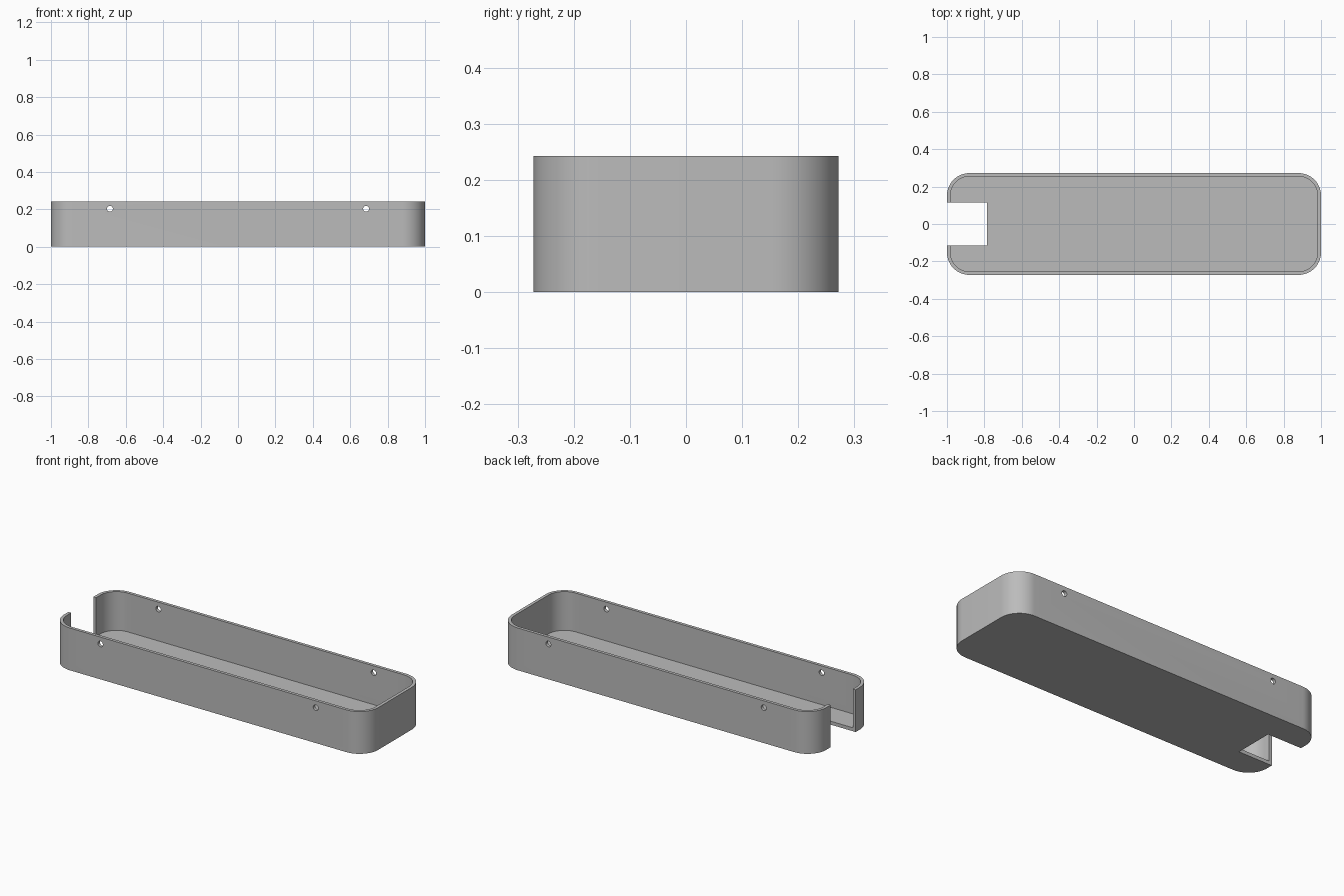
import bpy, bmesh, math
from mathutils import Matrix

cube = bpy.data.objects.get("Cube")
if cube:
    bpy.data.objects.remove(cube, do_unlink=True)

HALF_X, HALF_Y, HEIGHT = 1.0, 0.272, 0.243
WALL, FLOOR, RADIUS = 0.018, 0.02, 0.12

grey = bpy.data.materials.new("plain_grey")
grey.use_nodes = True
grey.diffuse_color = (0.5, 0.5, 0.5, 1)
grey.node_tree.nodes["Principled BSDF"].inputs["Base Color"].default_value = (0.5, 0.5, 0.5, 1)


def make_object(name, bm):
    bmesh.ops.recalc_face_normals(bm, faces=bm.faces)
    mesh = bpy.data.meshes.new(name)
    bm.to_mesh(mesh)
    bm.free()
    mesh.materials.append(grey)
    obj = bpy.data.objects.new(name, mesh)
    bpy.context.collection.objects.link(obj)
    return obj


def rounded_block(name, hx, hy, r, z0, z1, steps=16):
    """Upright block with rounded vertical corners."""
    bm = bmesh.new()
    ring = []
    for k, (sx, sy) in enumerate([(1, 1), (-1, 1), (-1, -1), (1, -1)]):
        for i in range(steps + 1):
            a = (k + i / steps) * math.pi / 2
            ring.append(bm.verts.new((sx * (hx - r) + r * math.cos(a),
                                      sy * (hy - r) + r * math.sin(a), z0)))
    base = bm.faces.new(ring)
    top = bmesh.ops.extrude_face_region(bm, geom=[base])["geom"]
    bmesh.ops.translate(bm, vec=(0, 0, z1 - z0),
                        verts=[v for v in top if isinstance(v, bmesh.types.BMVert)])
    return make_object(name, bm)


def cut(target, cutter):
    mod = target.modifiers.new("cut", "BOOLEAN")
    mod.operation, mod.solver, mod.object = "DIFFERENCE", "EXACT", cutter
    bpy.context.view_layer.objects.active = target
    bpy.ops.object.modifier_apply(modifier=mod.name)
    bpy.data.objects.remove(cutter, do_unlink=True)


# Open tray: outer shell with the cavity removed
tray = rounded_block("tray", HALF_X, HALF_Y, RADIUS, 0, HEIGHT)
cut(tray, rounded_block("cavity_cutter", HALF_X - WALL, HALF_Y - WALL,
                        RADIUS - WALL, FLOOR, HEIGHT + 0.1))

# Notch through the end wall and floor
bm = bmesh.new()
bmesh.ops.create_cube(bm, size=1, matrix=Matrix.Translation((-0.985, 0, 0.1))
                      @ Matrix.Diagonal((0.4, 0.228, 1, 1)))
cut(tray, make_object("notch_cutter", bm))

# Screw holes through both long walls
for x in (-0.685, 0.685):
    bm = bmesh.new()
    bmesh.ops.create_cone(bm, cap_ends=True, segments=24, radius1=0.016, radius2=0.016,
                          depth=1, matrix=Matrix.Translation((x, 0, 0.203))
                          @ Matrix.Rotation(math.pi / 2, 4, "X"))
    cut(tray, make_object("hole_cutter", bm))

# Smooth corners, sharp rims
bpy.ops.object.select_all(action="DESELECT")
tray.select_set(True)
bpy.context.view_layer.objects.active = tray
bpy.ops.object.shade_smooth_by_angle(angle=math.radians(30))
